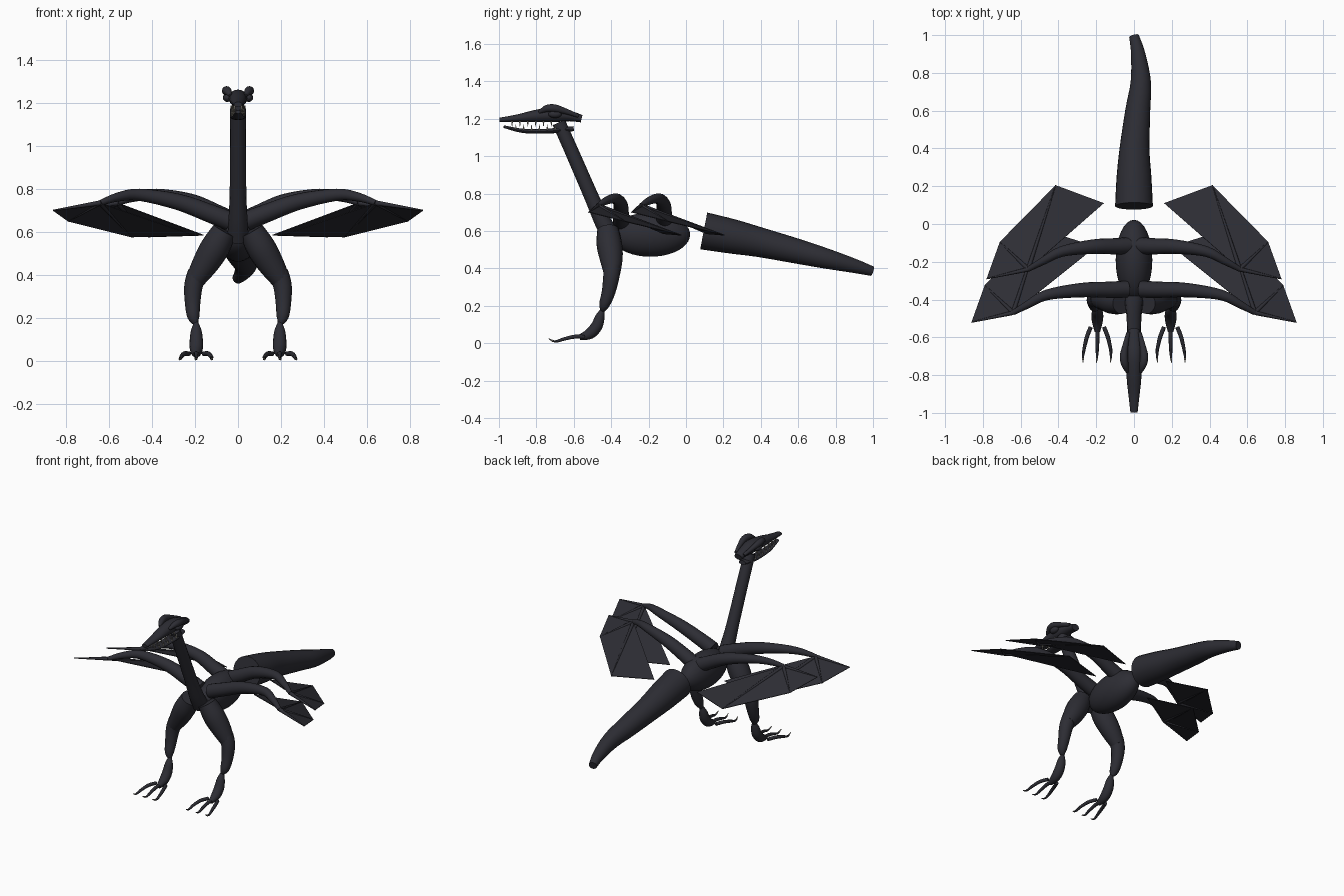
import bpy, bmesh, math
from mathutils import Vector

if "Cube" in bpy.data.objects:
    bpy.data.objects.remove(bpy.data.objects["Cube"])


def material(name, rgb):
    m = bpy.data.materials.new(name)
    m.use_nodes = True
    m.diffuse_color = (*rgb, 1)
    bsdf = m.node_tree.nodes["Principled BSDF"]
    bsdf.inputs["Base Color"].default_value = (*rgb, 1)
    bsdf.inputs["Roughness"].default_value = 0.7
    return m


HIDE = material("charcoal hide", (0.026, 0.026, 0.034))
BONE = material("dull bone", (0.35, 0.33, 0.28))


def finish(name, bm, mat, smooth=True):
    bmesh.ops.recalc_face_normals(bm, faces=bm.faces)
    mesh = bpy.data.meshes.new(name)
    bm.to_mesh(mesh)
    bm.free()
    mesh.materials.append(mat)
    ob = bpy.data.objects.new(name, mesh)
    bpy.context.scene.collection.objects.link(ob)
    if smooth:
        bpy.ops.object.select_all(action='DESELECT')
        ob.select_set(True)
        bpy.context.view_layer.objects.active = ob
        bpy.ops.object.shade_smooth_by_angle(angle=math.radians(45))
    return ob


def spline(keys, steps):
    """Smooth path through key vectors (x, y, z, radius, width factor)."""
    out = []
    for i in range(len(keys) - 1):
        a, b = keys[max(i - 1, 0)], keys[i]
        c, d = keys[i + 1], keys[min(i + 2, len(keys) - 1)]
        for s in range(steps):
            t = s / steps
            out.append([0.5 * (2 * q + (r - p) * t + (2 * p - 5 * q + 4 * r - u) * t * t
                               + (3 * q - p - 3 * r + u) * t ** 3)
                        for p, q, r, u in zip(a, b, c, d)])
    return out + [list(keys[-1])]


def tube(name, keys, mat=HIDE, sides=16, steps=4, ref=(1, 0, 0)):
    """Limb with round or oval sections; ref is the width direction."""
    pts = spline([k if len(k) == 5 else (*k, 1) for k in keys], steps)
    bm = bmesh.new()
    rings = []
    for i, p in enumerate(pts):
        ahead = Vector(pts[min(i + 1, len(pts) - 1)][:3])
        d = (ahead - Vector(pts[max(i - 1, 0)][:3])).normalized()
        side = Vector(ref)
        side = (side - d * side.dot(d)).normalized()
        up = d.cross(side)
        r = max(p[3], 0.001)
        rings.append([bm.verts.new(Vector(p[:3]) + side * (r * p[4] * math.cos(a)) + up * (r * math.sin(a)))
                      for a in (math.tau * k / sides for k in range(sides))])
    for lo, hi in zip(rings, rings[1:]):
        for k in range(sides):
            n = (k + 1) % sides
            bm.faces.new((lo[k], lo[n], hi[n], hi[k]))
    bm.faces.new(rings[0])
    bm.faces.new(rings[-1])
    return finish(name, bm, mat)


def mirrored(keys, s):
    return [(k[0] * s, *k[1:]) for k in keys]


# Torso
bm = bmesh.new()
bmesh.ops.create_uvsphere(bm, u_segments=32, v_segments=20, radius=1)
for v in bm.verts:
    v.co = Vector((v.co.x * 0.097, v.co.y * 0.212 - 0.19, v.co.z * 0.118 + 0.58))
finish("torso", bm, HIDE)

# Tail, with a gentle sideways bend
tube("tail", [(0, .095, .6, .1), (0, .25, .57, .092), (.003, .4, .538, .079), (.02, .6, .49, .066),
              (.036, .75, .452, .054), (.022, .9, .413, .038), (0, .995, .385, .026)], sides=24)

# Neck, skull, lower jaw
tube("neck", [(0, -.40, .57, .05), (0, -.445, .65, .045), (0, -.5, .77, .039),
              (0, -.6, 1.0, .037), (0, -.68, 1.18, .036)])
tube("skull", [(0, -.997, 1.193, .012, 1.6), (0, -.9, 1.203, .02, 1.5), (0, -.8, 1.215, .033, 1.2),
               (0, -.7, 1.222, .04, 1.1), (0, -.62, 1.214, .028, 1.3), (0, -.558, 1.2, .02, 1.4)])
tube("lower_jaw", [(0, -.975, 1.158, .007, 2), (0, -.88, 1.136, .011, 2.4), (0, -.78, 1.132, .012, 2.8),
                   (0, -.68, 1.138, .014, 2.6), (0, -.6, 1.147, .013, 2)])

# Wing layout: elbow followed by the finger tips
ELBOW = Vector((.56, -.24, .735))
TIPS = [Vector(t) for t in ((.78, -.29, .70), (.71, -.095, .65), (.415, .205, .577), (.16, .11, .585))]
ARM = [(.03, -.115, .65, .045), (.1, -.118, .685, .043), (.22, -.12, .74, .038),
       (.38, -.145, .773, .028), (.48, -.195, .762, .021), (.56, -.24, .735, .013)]


def wing(label, side, front):
    s = 1 if side == "left" else -1

    def place(p):
        shift = .08 * min(1, p[0] / .3) if front else 0
        return Vector(((p[0] + shift) * s, p[1] - (.23 if front else 0), p[2]))

    name = f"{side}_{label}_wing"
    tube(name + "_arm", [(*place(k[:3]), k[3]) for k in ARM], ref=(0, 0, 1))
    # Skin stretched as flat panels between the fingers
    bm = bmesh.new()
    hub = bm.verts.new(place(ELBOW))
    ends = [bm.verts.new(place(t)) for t in TIPS]
    for a, b in zip(ends, ends[1:]):
        bm.faces.new((hub, a, b))
    skin = finish(name + "_membrane", bm, HIDE, smooth=False)
    mod = skin.modifiers.new("thickness", 'SOLIDIFY')
    mod.thickness = .004
    mod.offset = 0
    # Finger bones
    for i, t in enumerate(TIPS[:3]):
        tube(f"{name}_finger_{i + 1}", [(*place(ELBOW), .012), (*place(t), .003)],
             sides=8, ref=(0, 0, 1))


for side, s in (("left", 1), ("right", -1)):
    # Brow ridge and eye bulge
    tube(side + "_brow", mirrored([(.035, -.785, 1.235, .008), (.048, -.745, 1.254, .019),
                                   (.054, -.70, 1.255, .021), (.045, -.64, 1.238, .015),
                                   (.03, -.575, 1.215, .01)], s), sides=12)
    bm = bmesh.new()
    bmesh.ops.create_uvsphere(bm, u_segments=16, v_segments=10, radius=.02)
    for v in bm.verts:
        v.co = Vector((v.co.x + .05 * s, v.co.y * 1.8 - .7, v.co.z + 1.224))
    finish(side + "_eye", bm, HIDE)

    # Teeth in both jaws
    for i in range(6):
        y = -.93 + i * .042
        x = (.016 + i * .0025) * s
        tube(f"{side}_upper_tooth_{i + 1}", [(x, y, 1.188, .006), (x, y, 1.158, .001)],
             BONE, sides=6, steps=1)
        tube(f"{side}_lower_tooth_{i + 1}", [(x, y + .02, 1.138, .006), (x, y + .02, 1.168, .001)],
             BONE, sides=6, steps=1)

    # Leg segments, pinched at the joints
    tube(side + "_thigh", mirrored([(.062, -.418, .605, .058), (.105, -.41, .53, .068),
                                    (.15, -.4, .455, .062), (.2, -.395, .375, .045)], s))
    tube(side + "_shin", mirrored([(.188, -.395, .41, .046), (.207, -.4, .35, .043), (.211, -.415, .27, .036),
                                   (.207, -.437, .205, .028), (.195, -.447, .172, .011)], s))
    tube(side + "_foot", mirrored([(.195, -.447, .178, .011), (.194, -.46, .14, .025), (.194, -.478, .09, .031),
                                   (.194, -.515, .05, .029), (.194, -.57, .03, .015)], s))

    # Toes with curved claws
    for label, k in (("outer", 1), ("middle", 0), ("inner", -1)):
        toe = [(.194 + k * .035, -.545, .034, .011), (.194 + k * .056, -.6, .034, .011),
               (.194 + k * .07, -.66, .02, .009)]
        claw = [toe[-1], (.196 + k * .074, -.7, .009, .006), (.198 + k * .072, -.732, .022, .002)]
        tube(f"{side}_{label}_toe", mirrored(toe, s), sides=10)
        tube(f"{side}_{label}_claw", mirrored(claw, s), HIDE, sides=8)
        tube(f"{side}_{label}_claw_tip", mirrored([(claw[1][0], -.712, .0115, .0055),
                                                   (claw[2][0], -.735, .025, .001)], s), BONE, sides=8)

    wing("front", side, True)
    wing("rear", side, False)
